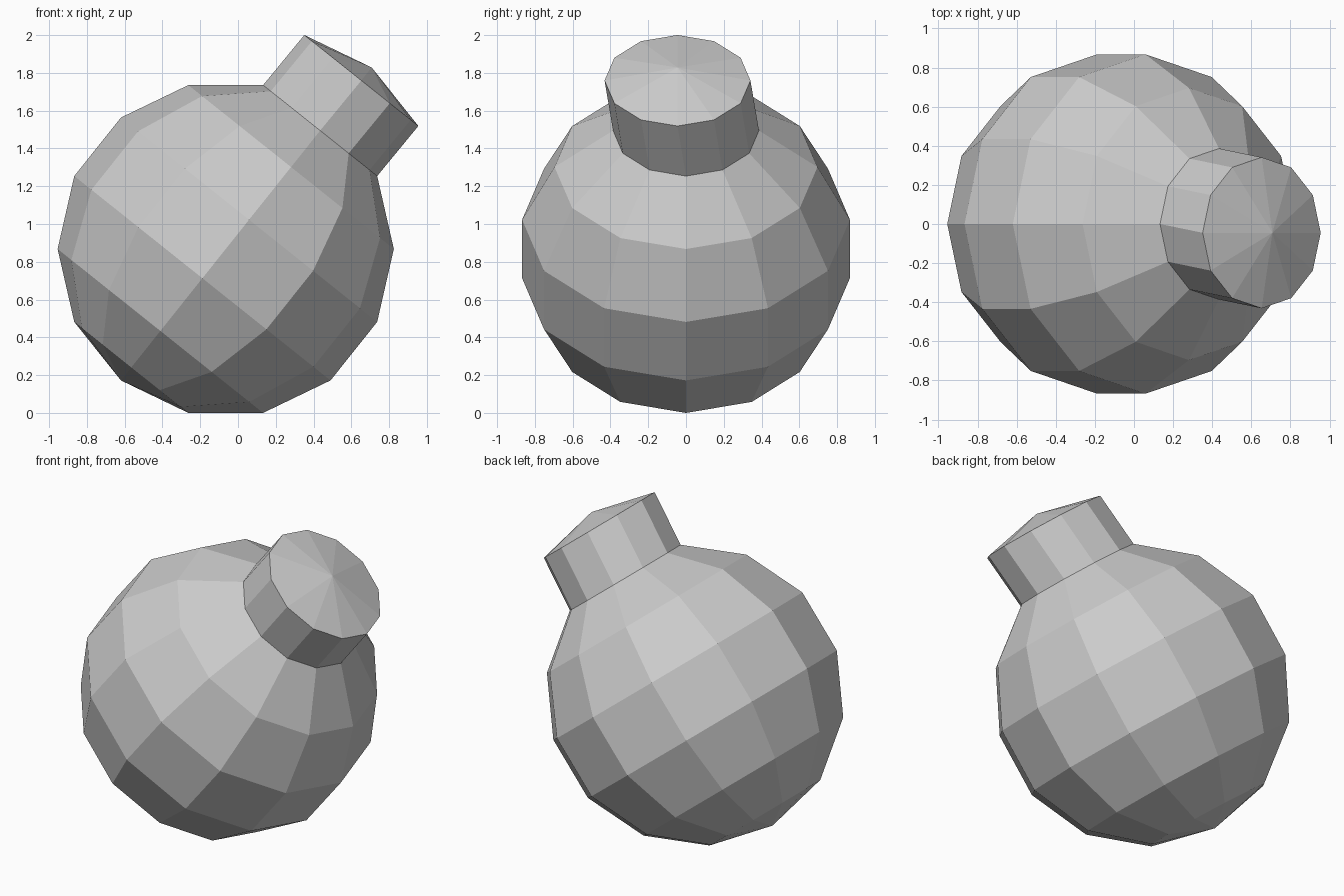
import bpy, bmesh
from math import pi, cos
from mathutils import Matrix, Vector

if "Cube" in bpy.data.objects:
    bpy.data.objects.remove(bpy.data.objects["Cube"])

R = 0.89                                   # body radius
CENTRE = Vector((-0.065, 0, 0.8677))
TILT = pi * 3 / 14                         # lean towards +x, one and a half rings
NECK = Vector((0.218, -0.045, 0.265))      # neck offset, slightly skewed

bm = bmesh.new()

# Round body: 12 segments, 7 rings
bmesh.ops.create_uvsphere(bm, u_segments=12, v_segments=7, radius=R)
pole = max(bm.verts, key=lambda v: v.co.z)
tip = Vector((0, 0, R))
bmesh.ops.delete(bm, geom=[pole], context='VERTS')

# Lean the body and set it on the ground
place = Matrix.Translation(CENTRE) @ Matrix.Rotation(TILT, 4, 'Y')
bmesh.ops.transform(bm, matrix=place, verts=bm.verts[:])


def extrude_rim():
    rim = [e for e in bm.edges if e.is_boundary]
    geom = bmesh.ops.extrude_edge_only(bm, edges=rim)['geom']
    return [g for g in geom if isinstance(g, bmesh.types.BMVert)]


# Neck walls from the open top ring
bmesh.ops.translate(bm, verts=extrude_rim(), vec=NECK)

# Shallow pointed cap
bmesh.ops.pointmerge(bm, verts=extrude_rim(), merge_co=place @ tip + NECK)
bmesh.ops.recalc_face_normals(bm, faces=bm.faces[:])

mesh = bpy.data.meshes.new("round_flask")
bm.to_mesh(mesh)
bm.free()
bpy.context.collection.objects.link(bpy.data.objects.new("round_flask", mesh))
